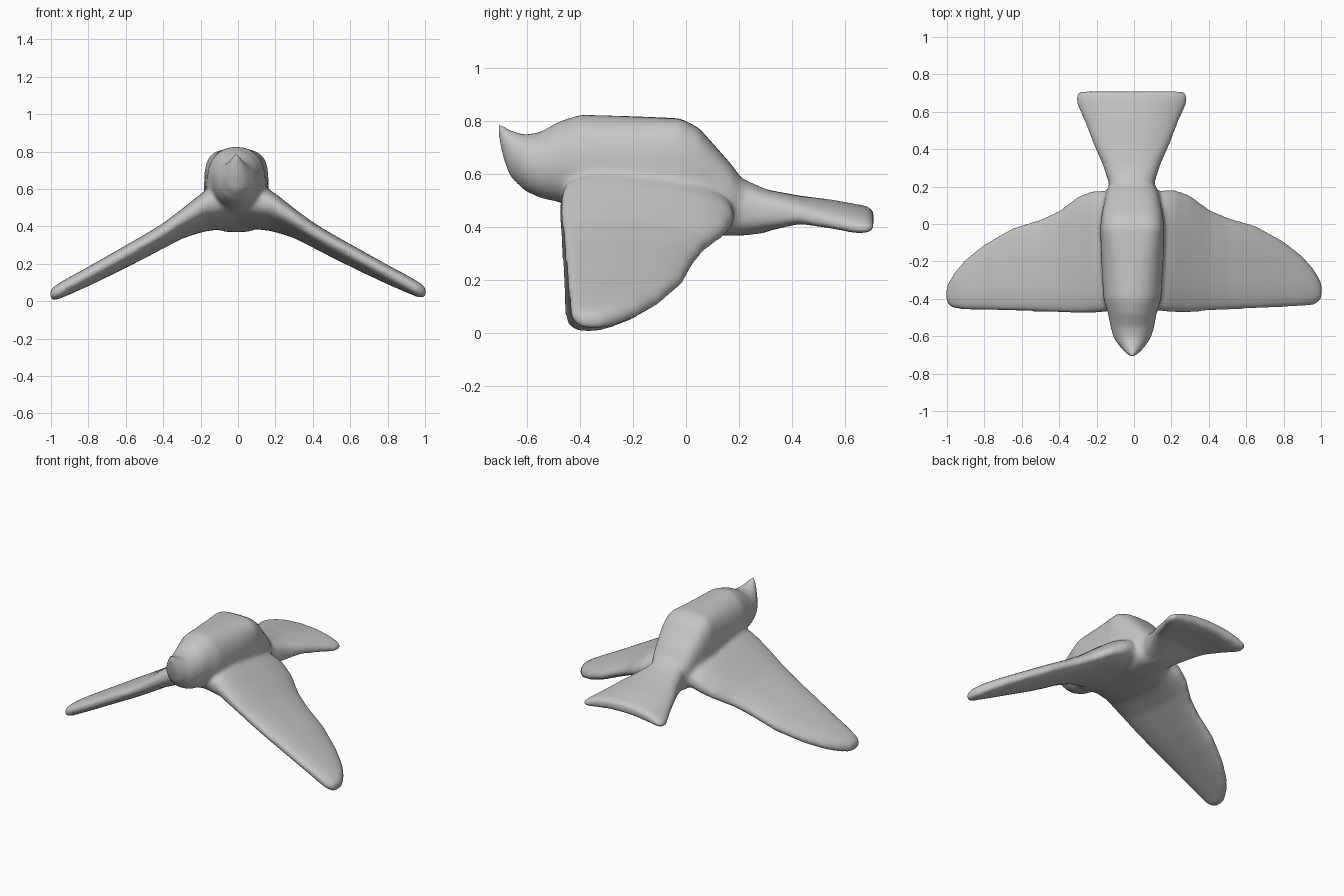
import bpy, bmesh, math
from mathutils import Vector

grey = bpy.data.materials.new("plain grey")
grey.diffuse_color = (0.56, 0.56, 0.56, 1)
SIDES = 32


def ring(bm, centre, u, v, ru, rv, power, droop=0.0):
    """One rounded-box cross-section; droop bends its sides down."""
    verts = []
    for i in range(SIDES):
        a = 2 * math.pi * i / SIDES
        c, s = math.cos(a), math.sin(a)
        c = math.copysign(abs(c) ** (2 / power), c)
        s = math.copysign(abs(s) ** (2 / power), s)
        verts.append(bm.verts.new(centre + u * ru * c + v * (rv * s - droop * c * c)))
    return verts


def skin(bm, rings):
    """Closed skin over a row of cross-sections."""
    for a, b in zip(rings, rings[1:]):
        for i in range(SIDES):
            j = (i + 1) % SIDES
            bm.faces.new((a[i], a[j], b[j], b[i]))
    bm.faces.new(rings[0])
    bm.faces.new(rings[-1])


X, Y, Z = Vector((1, 0, 0)), Vector((0, 1, 0)), Vector((0, 0, 1))
bm = bmesh.new()

# Beak, head and body: y, bottom, top, half width, squareness
body = [(-0.708, 0.74, 0.795, 0.012, 2), (-0.692, 0.665, 0.787, 0.035, 2),
        (-0.665, 0.592, 0.768, 0.06, 2), (-0.61, 0.538, 0.75, 0.10, 2),
        (-0.55, 0.51, 0.76, 0.117, 2.1), (-0.48, 0.495, 0.80, 0.13, 2.1),
        (-0.40, 0.46, 0.826, 0.155, 2.2), (-0.20, 0.41, 0.82, 0.167, 2.6),
        (-0.02, 0.38, 0.812, 0.173, 3.6), (0.05, 0.37, 0.775, 0.165, 3.4),
        (0.17, 0.368, 0.64, 0.14, 3), (0.21, 0.368, 0.585, 0.12, 2.8),
        (0.30, 0.378, 0.545, 0.09, 2.5)]
skin(bm, [ring(bm, Vector((-0.009, y, (b + t) / 2)), X, Z, w, (t - b) / 2, p)
          for y, b, t, w, p in body])

# Fanned tail: y, bottom, top, half width, droop
tail = [(0.12, 0.40, 0.58, 0.10, 0), (0.22, 0.372, 0.565, 0.122, 0),
        (0.32, 0.388, 0.54, 0.155, 0.01), (0.43, 0.418, 0.52, 0.205, 0.025),
        (0.55, 0.415, 0.505, 0.252, 0.045), (0.64, 0.405, 0.489, 0.293, 0.053),
        (0.685, 0.405, 0.48, 0.30, 0.05), (0.708, 0.42, 0.465, 0.283, 0.045)]
skin(bm, [ring(bm, Vector((-0.013, y, (b + t) / 2)), X, Z, w, (t - b) / 2, 3, d)
          for y, b, t, w, d in tail])

# Drooping wings: x, leading y, trailing y, middle height, thickness, nose-up twist
wing = [(0.0, -0.45, 0.16, 0.505, 0.20, 0.035), (0.17, -0.47, 0.18, 0.485, 0.20, 0.035),
        (0.22, -0.475, 0.18, 0.46, 0.18, 0.03), (0.30, -0.477, 0.15, 0.415, 0.145, 0.025),
        (0.40, -0.47, 0.075, 0.352, 0.125, 0.02), (0.50, -0.465, 0.03, 0.295, 0.118, 0.017),
        (0.65, -0.46, -0.015, 0.215, 0.11, 0.015), (0.80, -0.453, -0.10, 0.137, 0.10, 0.01),
        (0.90, -0.45, -0.18, 0.088, 0.093, 0.005), (0.96, -0.443, -0.25, 0.058, 0.085, 0),
        (0.99, -0.427, -0.30, 0.045, 0.068, 0), (1.004, -0.405, -0.33, 0.042, 0.045, 0)]
for side in (-1, 1):
    rings = []
    for x, a, b, z, t, twist in wing:
        half = (b - a) / 2
        centre = Vector((side * x, (a + b) / 2 + side * 0.01 * x, z + side * 0.006 * x))
        rings.append(ring(bm, centre, Y - Z * (twist / half), Z, half, t / 2, 2.5))
    skin(bm, rings)

bmesh.ops.recalc_face_normals(bm, faces=bm.faces)
mesh = bpy.data.meshes.new("bird")
bm.to_mesh(mesh)
bm.free()
bird = bpy.data.objects.new("bird", mesh)
bpy.context.collection.objects.link(bird)
mesh.materials.append(grey)

# Melt the parts into one soft sculpted skin
remesh = bird.modifiers.new("fuse", 'REMESH')
remesh.mode = 'VOXEL'
remesh.voxel_size = 0.012
remesh.use_smooth_shade = True
soften = bird.modifiers.new("soften", 'SMOOTH')
soften.factor = 0.5
soften.iterations = 12
